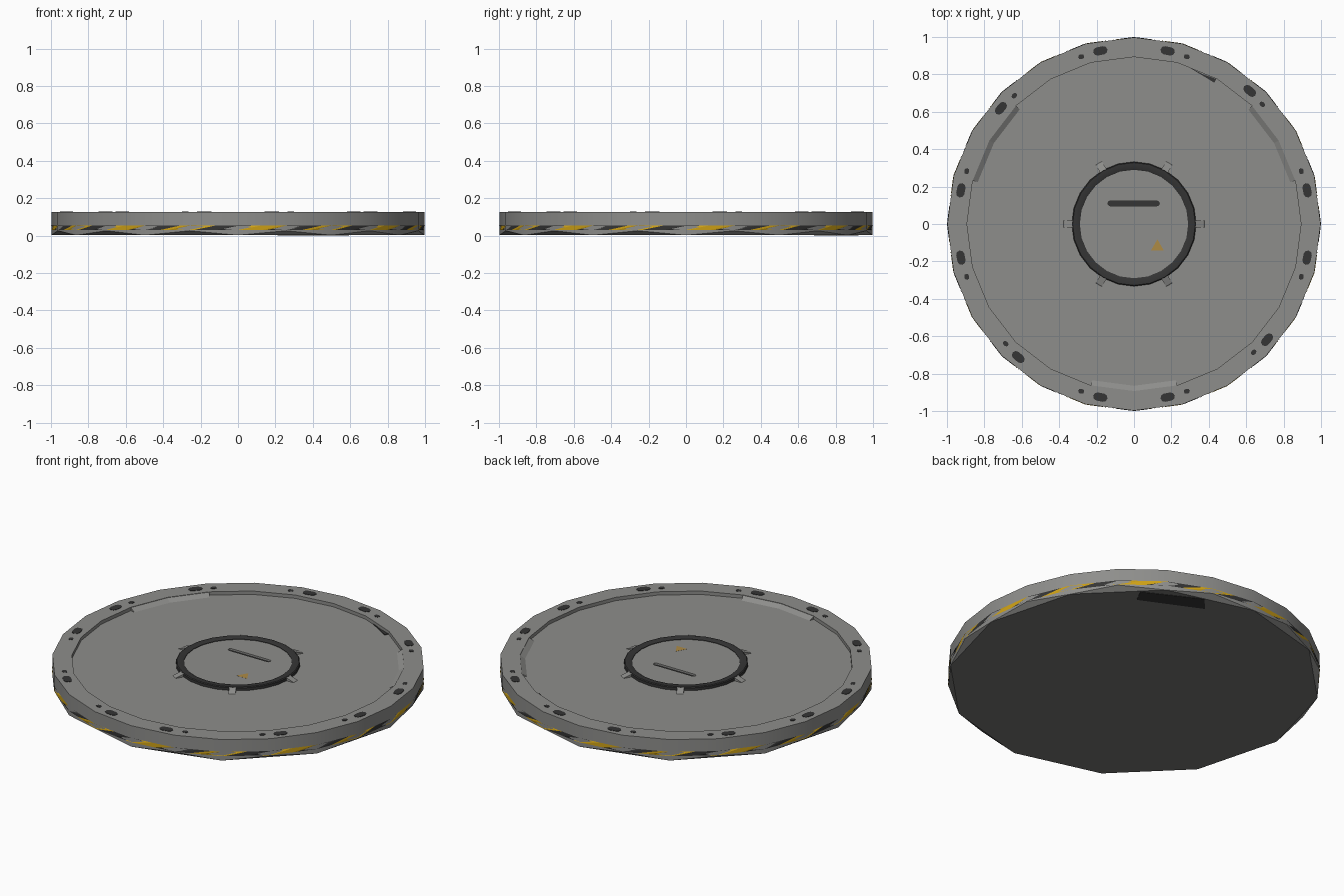
import bpy, bmesh, math
from mathutils import Vector

if "Cube" in bpy.data.objects:
    bpy.data.objects.remove(bpy.data.objects["Cube"])

def mat(name, c):
    m = bpy.data.materials.new(name)
    m.diffuse_color = (*c, 1)
    m.use_nodes = True
    m.node_tree.nodes["Principled BSDF"].inputs["Base Color"].default_value = m.diffuse_color
    return m

GREY = mat("grey_metal", (0.27, 0.27, 0.26))
UNDER = mat("underside_grey", (0.18, 0.18, 0.175))
DARK = mat("dark_rubber", (0.035, 0.035, 0.035))
YELLOW = mat("hazard_yellow", (0.62, 0.36, 0.008))
AMBER = mat("amber_mark", (0.42, 0.26, 0.06))

R, RIN, TOP, DECK = 0.998, 0.893, 0.126, 0.106

def pol(r, deg, z):
    a = math.radians(deg)
    return Vector((r * math.cos(a), r * math.sin(a), z))

def finish(name, bm, mats, smooth=False):
    bmesh.ops.recalc_face_normals(bm, faces=bm.faces)
    me = bpy.data.meshes.new(name)
    bm.to_mesh(me)
    bm.free()
    for m in mats:
        me.materials.append(m)
    ob = bpy.data.objects.new(name, me)
    bpy.context.collection.objects.link(ob)
    if smooth:
        bpy.context.view_layer.objects.active = ob
        ob.select_set(True)
        bpy.ops.object.shade_smooth_by_angle(angle=math.radians(30))
        ob.select_set(False)
    return ob

def ring(bm, r, z, n=24):
    return [bm.verts.new(pol(r, 360 / n * i, z)) for i in range(n)]

def bridge(bm, a, b):
    n = len(a)
    for i in range(n):
        j = (i + 1) % n
        bm.faces.new((a[i], a[j], b[j], b[i]))

def prism(bm, pts, z0, z1):
    lo = [bm.verts.new((p[0], p[1], z0)) for p in pts]
    hi = [bm.verts.new((p[0], p[1], z1)) for p in pts]
    bm.faces.new(lo)
    bm.faces.new(hi)
    bridge(bm, lo, hi)

def pad(centre, angle, length, width, n=4):
    # capsule outline, long axis along the given angle
    r, out = width / 2, []
    u = pol(1, angle, 0)
    for s, off in ((1, -90), (-1, 90)):
        for k in range(n + 1):
            out.append(centre + u * s * (length / 2 - r) + pol(r, angle + off + 180 * k / n, 0))
    return out

# Disc body: twelve-sided foot, 24-sided wall, raised rim, sunken deck
bm = bmesh.new()
foot = ring(bm, R, 0.002, 12)
low, top = ring(bm, R, 0.026), ring(bm, R, TOP)
rim, deck = ring(bm, RIN, TOP), ring(bm, RIN, DECK)
bm.faces.new(foot)
for i in range(12):
    j = (i + 1) % 12
    a, b, c = low[2 * i], low[2 * i + 1], low[2 * j]
    bm.faces.new((foot[i], b, a))
    bm.faces.new((foot[i], foot[j], b))
    bm.faces.new((foot[j], c, b))
for p, q in ((low, top), (top, rim), (rim, deck)):
    bridge(bm, p, q)
bm.faces.new(deck)
bm.faces.ensure_lookup_table()
bm.faces[0].material_index = 1
finish("disc_body", bm, [GREY, UNDER], True)

# Slanted hazard stripes around the wall
def wall_r(deg):
    return R * math.cos(math.radians(7.5)) / math.cos(math.radians(deg % 15 - 7.5)) + 0.002

bm = bmesh.new()
STEP, SUB, SLANT = 11.25, 8, 3.5
for s in range(32):
    mid = -83.5 + s * STEP
    for k in range(SUB):
        a0, a1 = (mid - STEP / 2 + STEP * t / SUB for t in (k, k + 1))
        f = bm.faces.new([bm.verts.new(pol(wall_r(a), a, z)) for a, z in (
            (a0 - SLANT, 0.029), (a1 - SLANT, 0.029), (a1 + SLANT, 0.054), (a0 + SLANT, 0.054))])
        f.material_index = s % 2
bmesh.ops.remove_doubles(bm, verts=bm.verts, dist=1e-5)
finish("hazard_stripes", bm, [YELLOW, DARK])

# Three sloped ramps along the deck edge
bm = bmesh.new()
for c in (30, 150, 270):
    sec = [[bm.verts.new(pol(r, c + d, z)) for r, z in
            ((RIN + 0.002, TOP - 0.001), (RIN + 0.002, DECK - 0.002), (0.865, DECK))] for d in (-15, 0, 15)]
    for a, b in zip(sec, sec[1:]):
        bridge(bm, a, b)
    bm.faces.new(sec[0])
    bm.faces.new(sec[-1])
finish("edge_ramps", bm, [GREY])

# Dark pads on the rim, repeated every quarter turn
bm = bmesh.new()
for q in range(0, 360, 90):
    for a, d in ((11, 6.5), (49, -6), (79, -6.5)):
        prism(bm, pad(pol(0.943, q + a, 0), q + a + 90, 0.078, 0.044), TOP - 0.002, TOP + 0.002)
        prism(bm, pad(pol(0.938, q + a + d, 0), q + a + 90, 0.033, 0.025), TOP - 0.002, TOP + 0.002)
finish("rim_pads", bm, [DARK])

# Central dark ring
bm = bmesh.new()
loops = [ring(bm, r, z, 24) for r, z in ((0.333, 0.10), (0.333, 0.122), (0.328, 0.126), (0.297, 0.126), (0.29, 0.122), (0.29, 0.10))]
for a, b in zip(loops, loops[1:] + loops[:1]):
    bridge(bm, a, b)
finish("hub_ring", bm, [DARK], True)

# Hub cover with a slot cut through to a dark floor
bm = bmesh.new()
prism(bm, [pol(0.3, 15 * i, 0) for i in range(24)], 0.104, 0.119)
cover = finish("hub_cover", bm, [GREY])
slot = pad(Vector((-0.002, 0.11, 0)), 0, 0.275, 0.026)
bm = bmesh.new()
prism(bm, slot, 0.09, 0.14)
cutter = finish("slot_cutter", bm, [GREY])
cutter.hide_render = True
cutter.hide_viewport = True
cut = cover.modifiers.new("slot", 'BOOLEAN')
cut.object = cutter
cut.solver = 'EXACT'
bm = bmesh.new()
prism(bm, slot, 0.1, 0.108)
finish("slot_floor", bm, [DARK])

# Small triangular marker on the hub
bm = bmesh.new()
prism(bm, [Vector((0.125, -0.122, 0)) + pol(0.04, 90 + 120 * i, 0) for i in range(3)], 0.118, 0.1195)
finish("hub_marker", bm, [AMBER])

# Six wedge clamps holding the ring
bm = bmesh.new()
for a in range(0, 360, 60):
    t = pol(0.019, a + 90, 0)
    ends = [[bm.verts.new(pol(r, a, z) + t * s) for r, z in
             ((0.32, 0.104), (0.378, 0.104), (0.372, 0.109), (0.328, 0.124))] for s in (-1, 1)]
    bridge(bm, *ends)
    bm.faces.new(ends[0])
    bm.faces.new(ends[1])
finish("ring_clamps", bm, [GREY])

# Dark insert: plate on the underside and its sliver at the deck edge
bm = bmesh.new()
prism(bm, [pol(r, a, 0) for r, a in ((0.965, 52), (0.965, 73), (0.87, 76), (0.88, 51))], 0.0, 0.004)
prism(bm, [(0.29, 0.84), (0.37, 0.8), (0.44, 0.775), (0.43, 0.755)], DECK - 0.002, DECK + 0.004)
finish("dark_insert", bm, [DARK])
